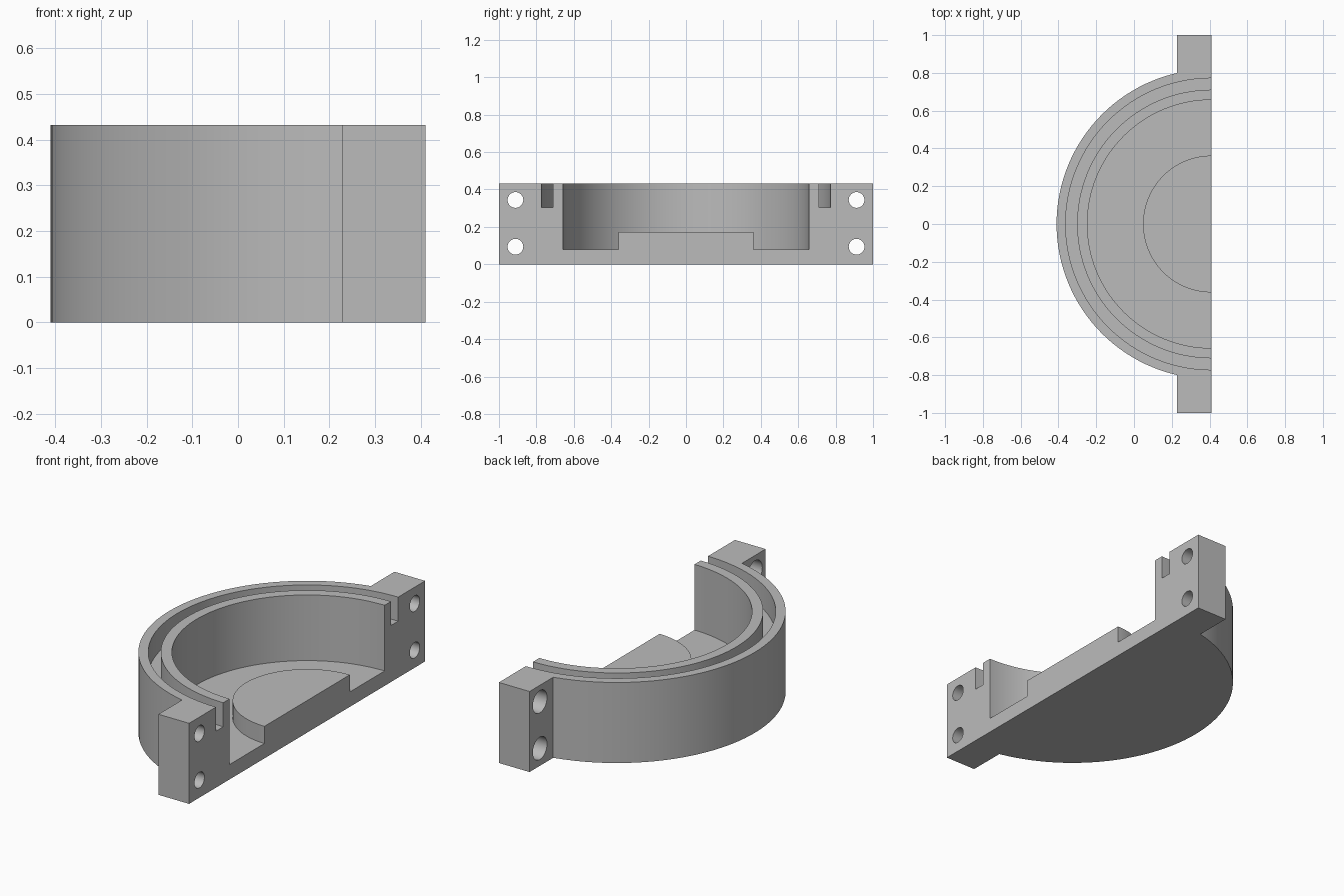
import bpy, bmesh, math
from mathutils import Matrix, Vector

if "Cube" in bpy.data.objects:
    bpy.data.objects.remove(bpy.data.objects["Cube"], do_unlink=True)

FACE_X = 0.41      # flat split face, which also holds the ring axis
HEIGHT = 0.432
FLANGE_X = 0.228   # rear face of the bolt flanges

grey = bpy.data.materials.new("plain grey")
grey.use_nodes = True
colour = (0.5, 0.5, 0.5, 1)
grey.diffuse_color = colour
grey.node_tree.nodes["Principled BSDF"].inputs["Base Color"].default_value = colour


def finish(name, bm):
    bmesh.ops.recalc_face_normals(bm, faces=bm.faces)
    mesh = bpy.data.meshes.new(name)
    bm.to_mesh(mesh)
    bm.free()
    mesh.materials.append(grey)
    ob = bpy.data.objects.new(name, mesh)
    bpy.context.collection.objects.link(ob)
    return ob


def box(name, low, high):
    low, high = Vector(low), Vector(high)
    bm = bmesh.new()
    bmesh.ops.create_cube(bm, size=1)
    bmesh.ops.scale(bm, vec=high - low, verts=bm.verts)
    bmesh.ops.translate(bm, vec=(low + high) / 2, verts=bm.verts)
    return finish(name, bm)


def rod(name, radius, x0, x1, y, z):
    bm = bmesh.new()
    place = Matrix.Translation(((x0 + x1) / 2, y, z)) @ Matrix.Rotation(math.pi / 2, 4, 'Y')
    bmesh.ops.create_cone(bm, cap_ends=True, segments=40, radius1=radius,
                          radius2=radius, depth=x1 - x0, matrix=place)
    return finish(name, bm)


def combine(target, tool, operation):
    tool.hide_render = True
    mod = target.modifiers.new(operation.lower(), 'BOOLEAN')
    mod.operation, mod.object, mod.solver = operation, tool, 'EXACT'
    bpy.context.view_layer.objects.active = target
    bpy.ops.object.modifier_apply(modifier=mod.name)
    bpy.data.objects.remove(tool, do_unlink=True)


# Revolved cup: outer wall, seal groove, inner wall, floor and raised boss
profile = [(0, -0.1), (0.82, -0.1), (0.82, 0.5), (0.772, 0.5), (0.772, 0.303),
           (0.711, 0.303), (0.711, 0.5), (0.657, 0.5), (0.657, 0.08),
           (0.362, 0.08), (0.362, 0.172), (0, 0.172)]
bm = bmesh.new()
points = [bm.verts.new((FACE_X - r, 0, z)) for r, z in profile]
edges = [bm.edges.new(pair) for pair in zip(points, points[1:])]
bmesh.ops.spin(bm, geom=points + edges, cent=(FACE_X, 0, 0), axis=(0, 0, 1),
               angle=math.tau, steps=128, use_merge=True)
bmesh.ops.remove_doubles(bm, verts=bm.verts, dist=1e-5)
housing = finish("half_ring_housing", bm)

# Bolt flanges on both ends
for side in (-1, 1):
    ys = sorted((side * 0.79, side * 1.1))
    combine(housing, box("flange", (FLANGE_X, ys[0], -0.1), (0.6, ys[1], 0.5)), 'UNION')

# Trim to the split face, base and rim
combine(housing, box("trim", (-1, -1, 0), (FACE_X, 1, HEIGHT)), 'INTERSECT')

# Bolt holes with wider seats at the rear
for y in (-0.912, 0.912):
    for z in (0.094, 0.344):
        combine(housing, rod("bolt_hole", 0.042, 0.1, 0.6, y, z), 'DIFFERENCE')
        combine(housing, rod("bolt_seat", 0.06, 0.1, FLANGE_X + 0.1, y, z), 'DIFFERENCE')

bpy.ops.object.select_all(action='DESELECT')
housing.select_set(True)
bpy.context.view_layer.objects.active = housing
bpy.ops.object.shade_smooth_by_angle(angle=math.radians(30))
